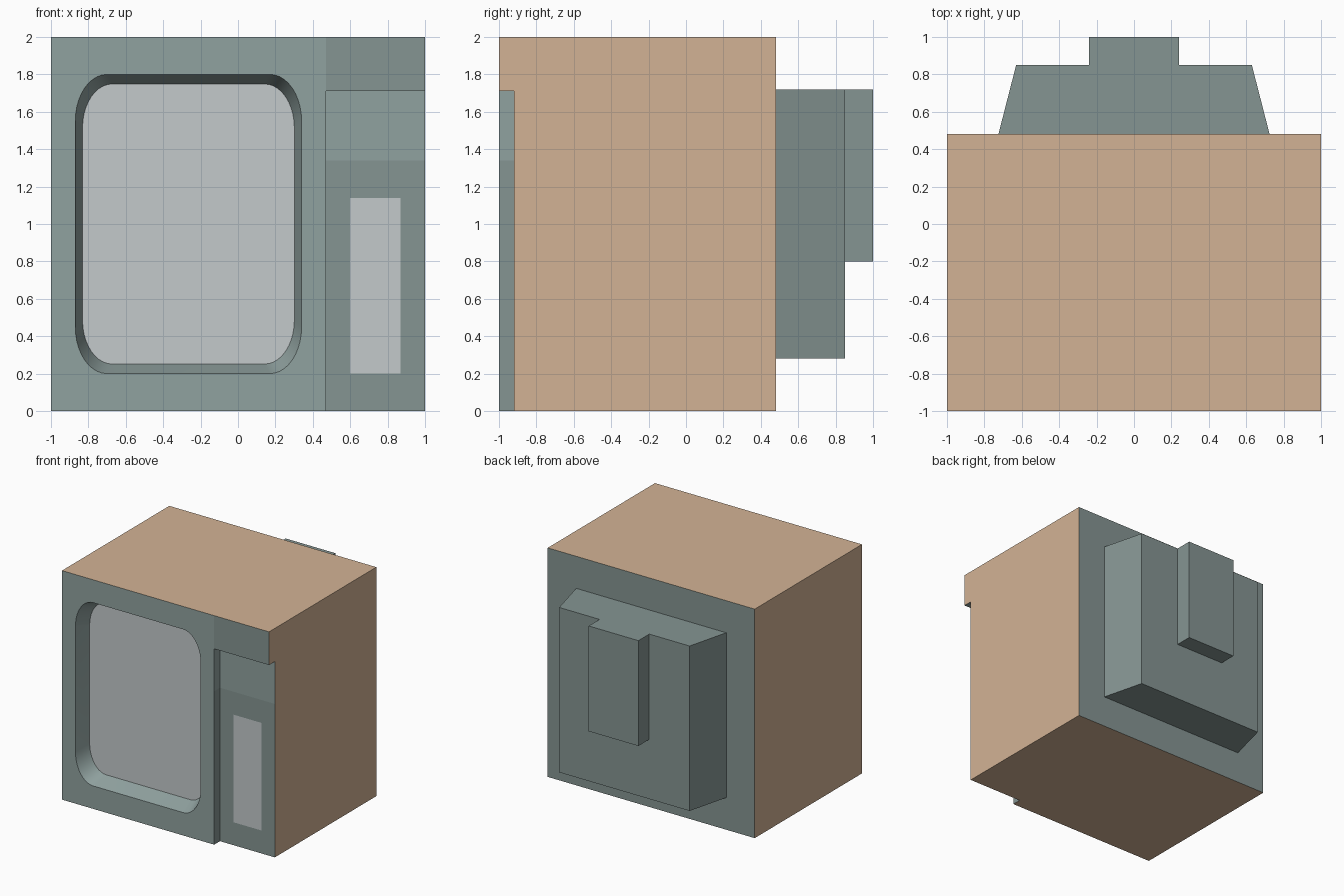
import bpy, bmesh, math
from mathutils import Vector

if "Cube" in bpy.data.objects:
    bpy.data.objects.remove(bpy.data.objects["Cube"])


def material(name, rgb):
    m = bpy.data.materials.new(name)
    m.diffuse_color = (*rgb, 1)
    m.use_nodes = True
    m.node_tree.nodes["Principled BSDF"].inputs["Base Color"].default_value = m.diffuse_color
    return m


WOOD, LIGHT, DARK, GLASS = range(4)
MATS = [material("wood", (0.65, 0.45, 0.30)),
        material("light_plastic", (0.28, 0.36, 0.35)),
        material("dark_plastic", (0.235, 0.30, 0.29)),
        material("pale_glass", (0.55, 0.59, 0.60))]

X0, X1 = -1, 1              # cabinet sides
YF, YP, YB = -1, -0.92, 0.48  # bezel front, recessed panel, cabinet back
XS, ZS = 0.47, 1.71         # panel left edge and top edge


def face(bm, pts, out, mat):
    """Add a polygon whose normal points along 'out'."""
    f = bm.faces.new([bm.verts.new(p) for p in pts])
    f.normal_update()
    if f.normal.dot(Vector(out)) < 0:
        f.normal_flip()
    f.material_index = mat
    return f


def finish(bm, name, smooth=False):
    bmesh.ops.remove_doubles(bm, verts=bm.verts, dist=1e-5)
    me = bpy.data.meshes.new(name)
    bm.to_mesh(me)
    bm.free()
    for m in MATS:
        me.materials.append(m)
    ob = bpy.data.objects.new(name, me)
    bpy.context.collection.objects.link(ob)
    if smooth:
        bpy.ops.object.select_all(action='DESELECT')
        ob.select_set(True)
        bpy.context.view_layer.objects.active = ob
        bpy.ops.object.shade_smooth_by_angle(angle=math.radians(30))
    return ob


# Cabinet: wooden sides, top and base with a plastic back
bm = bmesh.new()
face(bm, [(X0, YF, 0), (X0, YB, 0), (X0, YB, 2), (X0, YF, 2)], (-1, 0, 0), WOOD)
face(bm, [(X0, YF, 2), (X1, YF, 2), (X1, YB, 2), (X0, YB, 2)], (0, 0, 1), WOOD)
face(bm, [(X1, y, z) for y, z in ((YF, ZS), (YF, 2), (YB, 2), (YB, 0), (YP, 0), (YP, ZS))],
     (1, 0, 0), WOOD)
face(bm, [(x, y, 0) for x, y in ((X0, YF), (XS, YF), (XS, YP), (X1, YP), (X1, YB), (X0, YB))],
     (0, 0, -1), WOOD)
face(bm, [(X0, YB, 0), (X1, YB, 0), (X1, YB, 2), (X0, YB, 2)], (0, 1, 0), DARK)
finish(bm, "cabinet")


# Front bezel with rounded, tapered screen opening
def rounded_loop(scale, y, seg=10):
    cx, cz, hx, hz, rx, rz = -0.265, 1.0, 0.605, 0.80, 0.17, 0.25
    pts = []
    for q, (sx, sz) in enumerate(((1, 1), (-1, 1), (-1, -1), (1, -1))):
        for i in range(seg + 1):
            a = math.pi / 2 * (q + i / seg)
            pts.append((cx + scale * (sx * (hx - rx) + rx * math.cos(a)), y,
                        cz + scale * (sz * (hz - rz) + rz * math.sin(a))))
    return pts


outer, inner = rounded_loop(1, YF), rounded_loop(0.936, -0.86)
bm = bmesh.new()
edges = []
for loop in (outer, [(X0, YF, 0), (XS, YF, 0), (XS, YF, 2), (X0, YF, 2)]):
    vs = [bm.verts.new(p) for p in loop]
    edges += [bm.edges.new((vs[i - 1], vs[i])) for i in range(len(vs))]
bmesh.ops.triangle_fill(bm, edges=edges, use_beauty=True, normal=(0, -1, 0))
for f in bm.faces:
    f.normal_update()
    if f.normal.y > 0:
        f.normal_flip()
    f.material_index = LIGHT
for i in range(len(outer)):
    quad = [outer[i - 1], outer[i], inner[i], inner[i - 1]]
    mid = sum((Vector(p) for p in quad), Vector()) / 4
    face(bm, quad, Vector((-0.265, mid.y, 1.0)) - mid, LIGHT)
finish(bm, "front_bezel", smooth=True)

# Screen
bm = bmesh.new()
face(bm, inner, (0, -1, 0), GLASS)
finish(bm, "screen")

# Control panel: recessed strip with a pale window, and flush block above it
bm = bmesh.new()
xs, zs = (XS, 0.60, 0.87, X1), (0, 0.20, 1.14, 1.34, ZS)
for i in range(3):
    for k in range(4):
        mat = GLASS if (i, k) == (1, 1) else LIGHT if k == 3 else DARK
        face(bm, [(xs[i], YP, zs[k]), (xs[i + 1], YP, zs[k]),
                  (xs[i + 1], YP, zs[k + 1]), (xs[i], YP, zs[k + 1])], (0, -1, 0), mat)
for lo, hi, mat in ((0, 1.34, DARK), (1.34, ZS, LIGHT)):
    face(bm, [(XS, YF, lo), (XS, YP, lo), (XS, YP, hi), (XS, YF, hi)], (1, 0, 0), mat)
face(bm, [(XS, YF, ZS), (X1, YF, ZS), (X1, YP, ZS), (XS, YP, ZS)], (0, 0, -1), LIGHT)
face(bm, [(XS, YF, ZS), (X1, YF, ZS), (X1, YF, 2), (XS, YF, 2)], (0, -1, 0), DARK)
finish(bm, "control_panel")

# Rear housing: tapered hump with a smaller block, tops flush
A, B, C = 0.725, 0.63, 0.24
Y1, Y2 = 0.85, 1.0
LO, MID, HI = 0.28, 0.80, 1.72


def mirrored(half):
    return half + [(-p[0], *p[1:]) for p in reversed(half)]


bm = bmesh.new()
face(bm, mirrored([(A, YB, HI), (B, Y1, HI), (C, Y1, HI), (C, Y2, HI)]), (0, 0, 1), DARK)
face(bm, mirrored([(A, YB, LO), (B, Y1, LO)]), (0, 0, -1), DARK)
face(bm, mirrored([(C, Y1, MID), (C, Y1, HI), (B, Y1, HI), (B, Y1, LO)]), (0, 1, 0), DARK)
face(bm, mirrored([(C, Y2, MID), (C, Y2, HI)]), (0, 1, 0), DARK)
face(bm, mirrored([(C, Y1, MID), (C, Y2, MID)]), (0, 0, -1), DARK)
for s in (-1, 1):
    for xa, ya, xb, yb, lo in ((A, YB, B, Y1, LO), (C, Y1, C, Y2, MID)):
        face(bm, [(s * xa, ya, lo), (s * xb, yb, lo), (s * xb, yb, HI), (s * xa, ya, HI)],
             (s, 0, 0), DARK)
finish(bm, "rear_housing")
